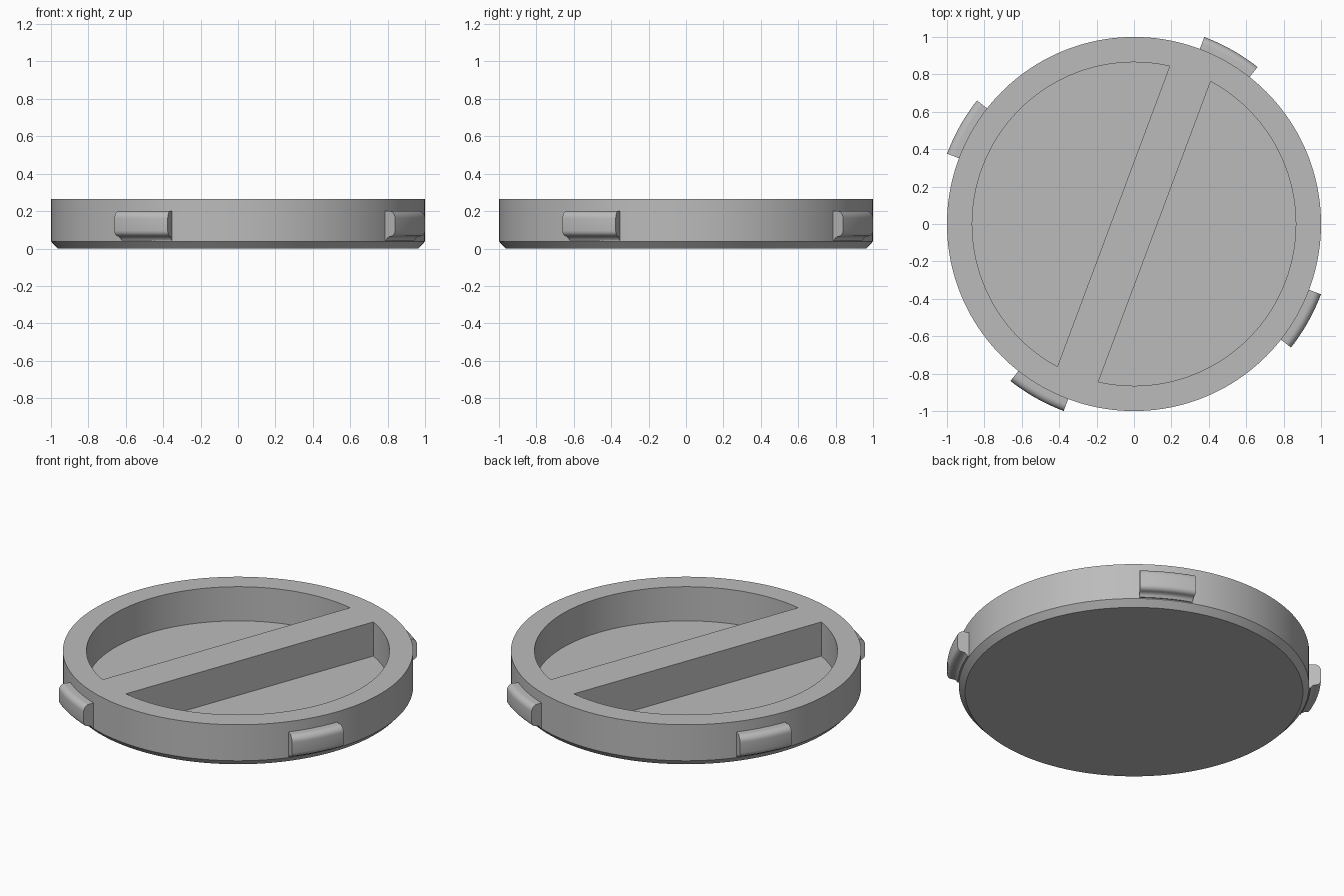
import bpy
import bmesh
from math import radians, cos, sin, asin, sqrt, pi

cube = bpy.data.objects.get("Cube")
if cube:
    bpy.data.objects.remove(cube, do_unlink=True)

HEIGHT, FLOOR = 0.265, 0.05
POCKET_R, BAR_HALF, BAR_ANGLE = 0.865, 0.117, radians(69.5)

grey = bpy.data.materials.new("plain_grey")
grey.use_nodes = True
grey.diffuse_color = (0.5, 0.5, 0.5, 1)
grey.node_tree.nodes["Principled BSDF"].inputs["Base Color"].default_value = (0.5, 0.5, 0.5, 1)


def finish(name, bm):
    bmesh.ops.recalc_face_normals(bm, faces=bm.faces)
    mesh = bpy.data.meshes.new(name)
    bm.to_mesh(mesh)
    bm.free()
    mesh.materials.append(grey)
    obj = bpy.data.objects.new(name, mesh)
    bpy.context.collection.objects.link(obj)
    return obj


def smooth(obj):
    bpy.ops.object.select_all(action='DESELECT')
    obj.select_set(True)
    bpy.context.view_layer.objects.active = obj
    bpy.ops.object.shade_smooth_by_angle(angle=radians(30))


def loft(name, rings, closed):
    """Skin matching loops; close the sweep, or cap both ends."""
    bm = bmesh.new()
    loops = [[bm.verts.new(p) for p in ring] for ring in rings]
    pairs = list(zip(loops, loops[1:]))
    if closed:
        pairs.append((loops[-1], loops[0]))
    for a, b in pairs:
        for i in range(len(a)):
            j = (i + 1) % len(a)
            bm.faces.new((a[i], a[j], b[j], b[i]))
    if not closed:
        bm.faces.new(loops[0])
        bm.faces.new(loops[-1])
    return finish(name, bm)


def circle(r, z, n=160):
    return [(r * cos(2 * pi * i / n), r * sin(2 * pi * i / n), z) for i in range(n)]


# Disc with a chamfered lower edge
disc = loft("disc_body", [circle(0.965, 0), circle(1, 0.038), circle(1, HEIGHT)], False)

# Two D-shaped pockets, leaving the grip bar between them
for side in (0, pi):
    half = asin(sqrt(POCKET_R ** 2 - BAR_HALF ** 2) / POCKET_R)
    turn = BAR_ANGLE - pi / 2 + side
    arc = [turn - half + 2 * half * i / 72 for i in range(73)]
    cutter = loft("pocket_cutter",
                  [[(POCKET_R * cos(a), POCKET_R * sin(a), z) for a in arc]
                   for z in (FLOOR, HEIGHT + 0.1)], False)
    cutter.hide_render = True
    mod = disc.modifiers.new("pocket", 'BOOLEAN')
    mod.operation, mod.solver, mod.object = 'DIFFERENCE', 'EXACT', cutter
    bpy.context.view_layer.objects.active = disc
    bpy.ops.object.modifier_apply(modifier=mod.name)
    bpy.data.objects.remove(cutter, do_unlink=True)
smooth(disc)

# Locking tab section: rounded top, rounded lip and a cove under it
section = [(0.98, 0.2), (1.03, 0.2)]
section += [(1.03 + 0.038 * sin(t * pi / 12), 0.162 + 0.038 * cos(t * pi / 12)) for t in range(1, 7)]
section += [(1.038 + 0.03 * cos(t * pi / 10), 0.095 - 0.03 * sin(t * pi / 10)) for t in range(6)]
section += [(1.025, 0.062), (1.015, 0.055), (1.008, 0.043), (0.98, 0.043)]

# Four locking tabs around the rim
names = ("back_left_tab", "back_right_tab", "front_right_tab", "front_left_tab")
for k, name in enumerate(names):
    angles = [radians(51.8 + 17.6 * i / 12 + 90 * k) for i in range(13)]
    smooth(loft(name, [[(r * cos(a), r * sin(a), z) for r, z in section] for a in angles], False))
